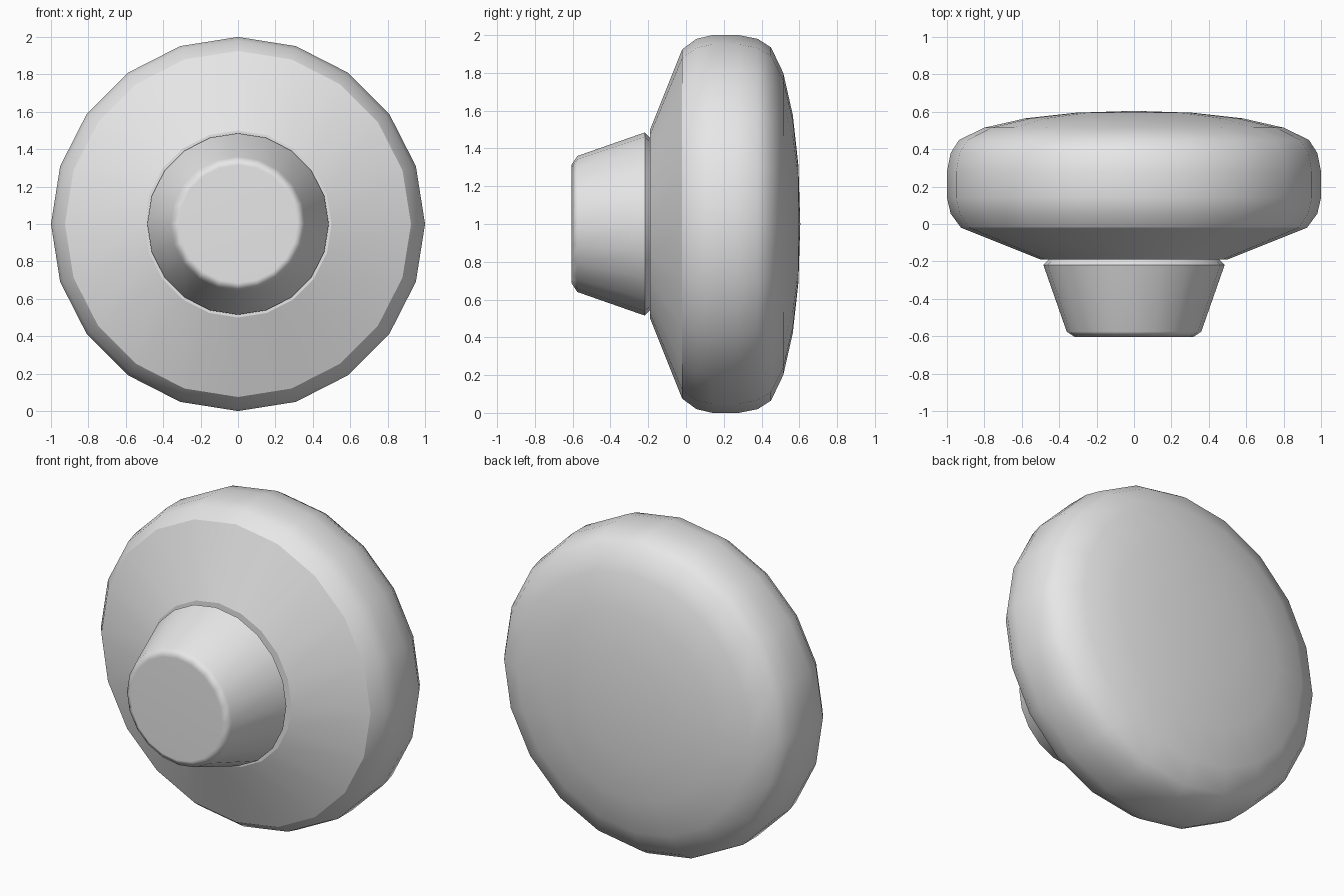
import bpy, bmesh
from math import sin, cos, pi

cube = bpy.data.objects.get("Cube")
if cube:
    bpy.data.objects.remove(cube, do_unlink=True)

SIDES = 20

grey = bpy.data.materials.new("light_grey")
grey.use_nodes = True
colour = (0.8, 0.8, 0.8, 1)
grey.diffuse_color = colour
grey.node_tree.nodes["Principled BSDF"].inputs["Base Color"].default_value = colour


def lathe(name, profile, sharp_rings):
    """Turn (y, radius) points, front to back, about the y axis at z = 1."""
    bm = bmesh.new()
    rings = []
    for y, r in profile:
        count = SIDES if r > 0 else 1
        rings.append([bm.verts.new((r * cos(2 * pi * i / SIDES), y,
                                    1 + r * sin(2 * pi * i / SIDES)))
                      for i in range(count)])
    for a, b in zip(rings, rings[1:]):
        for i in range(SIDES):
            j = (i + 1) % SIDES
            if len(b) == 1:
                bm.faces.new((a[i], a[j], b[0]))
            else:
                bm.faces.new((a[i], a[j], b[j], b[i]))
    # Flat end caps
    for ring in (rings[0], rings[-1]):
        if len(ring) > 1:
            bm.faces.new(ring)
    bmesh.ops.recalc_face_normals(bm, faces=bm.faces)
    for f in bm.faces:
        f.smooth = True
    for k in sharp_rings:
        ring = rings[k]
        for i in range(SIDES):
            bm.edges.get((ring[i], ring[(i + 1) % SIDES])).smooth = False
    mesh = bpy.data.meshes.new(name)
    bm.to_mesh(mesh)
    bm.free()
    mesh.materials.append(grey)
    obj = bpy.data.objects.new(name, mesh)
    bpy.context.collection.objects.link(obj)
    return obj


# Wide head: sloped front, rounded rim, shallow domed back
lathe("knob_head",
      [(-0.19, 0.5), (-0.02, 0.925), (0.055, 0.98), (0.14, 1), (0.28, 1),
       (0.38, 0.98), (0.45, 0.935), (0.515, 0.8), (0.565, 0.58),
       (0.595, 0.31), (0.605, 0)], (0, 1))

# Tapered stem with softened front edge
stem = lathe("knob_stem",
             [(-0.605, 0.315), (-0.575, 0.36), (-0.218, 0.485),
              (-0.188, 0.455)], (2, 3))
weighted = stem.modifiers.new("face_weighted_normals", "WEIGHTED_NORMAL")
weighted.keep_sharp = True
